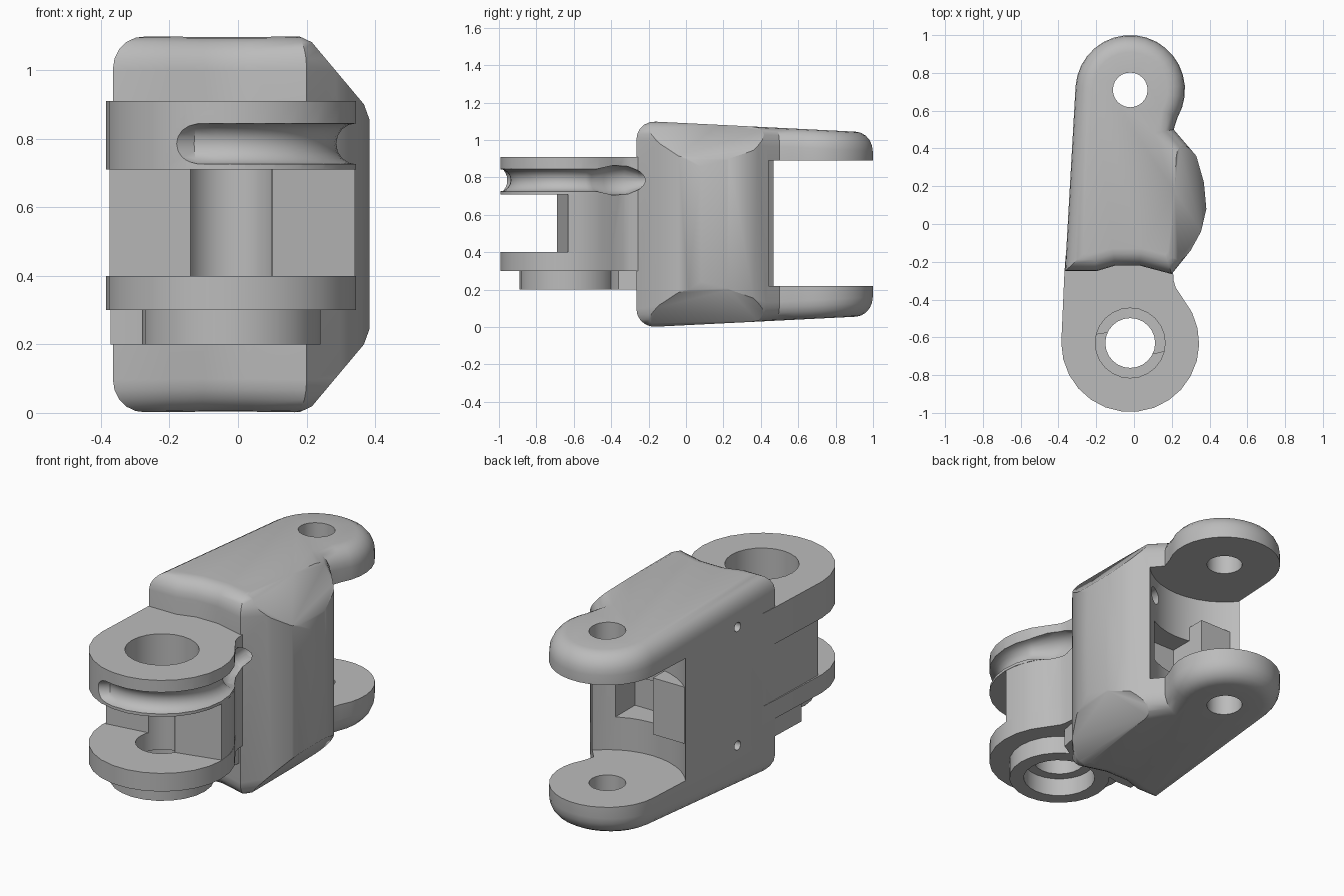
import bpy
import bmesh
from math import sin, cos, radians, pi
from mathutils import Vector

if "Cube" in bpy.data.objects:
    bpy.data.objects.remove(bpy.data.objects["Cube"], do_unlink=True)

PIN_X, FRONT_Y, BACK_Y = -0.02, -0.63, 0.71
HEIGHT = 1.1

grey = bpy.data.materials.new("plain grey")
grey.use_nodes = True
grey.diffuse_color = (0.5, 0.5, 0.5, 1)
grey.node_tree.nodes["Principled BSDF"].inputs["Base Color"].default_value = (0.5, 0.5, 0.5, 1)


def finish(bm, name):
    bmesh.ops.recalc_face_normals(bm, faces=bm.faces[:])
    mesh = bpy.data.meshes.new(name)
    bm.to_mesh(mesh)
    bm.free()
    mesh.materials.append(grey)
    ob = bpy.data.objects.new(name, mesh)
    bpy.context.collection.objects.link(ob)
    return ob


def loft(rings):
    """Skin equal-length closed rings and cap both ends."""
    bm = bmesh.new()
    loops = [[bm.verts.new(p) for p in ring] for ring in rings]
    n = len(loops[0])
    for low, high in zip(loops, loops[1:]):
        for i in range(n):
            j = (i + 1) % n
            bm.faces.new((low[i], low[j], high[j], high[i]))
    bm.faces.new(loops[0][::-1])
    bm.faces.new(loops[-1])
    return bm


def prism(name, outline, z0, z1):
    return finish(loft([[(x, y, z) for x, y in outline] for z in (z0, z1)]), name)


def arc(cx, cy, r, a0, a1, steps):
    return [(cx + r * cos(radians(a0 + (a1 - a0) * i / steps)),
             cy + r * sin(radians(a0 + (a1 - a0) * i / steps))) for i in range(steps + 1)]


def cylinder(name, y, r, z0, z1, sides=24):
    return prism(name, arc(PIN_X, y, r, 0, 360, sides)[:-1], z0, z1)


def box(name, x0, x1, y0, y1, z0, z1):
    return prism(name, [(x0, y0), (x1, y0), (x1, y1), (x0, y1)], z0, z1)


def inset(outline, d):
    """Offset a counter-clockwise outline inward."""
    out = []
    for i, p in enumerate(outline):
        p, a, b = Vector(p), Vector(outline[i - 1]), Vector(outline[(i + 1) % len(outline)])
        e, f = (p - a).normalized(), (b - p).normalized()
        n1, n2 = Vector((-e.y, e.x)), Vector((-f.y, f.x))
        out.append(p + (n1 + n2) * d / (1 + n1.dot(n2)))
    return out


def tube(name, path):
    """Round tube along a level path of (x, y, z, radius)."""
    rings = []
    for i, (x, y, z, r) in enumerate(path):
        a, b = path[max(i - 1, 0)], path[min(i + 1, len(path) - 1)]
        t = Vector((b[0] - a[0], b[1] - a[1])).normalized()
        rings.append([(x + t.y * r * cos(k * pi / 8), y - t.x * r * cos(k * pi / 8),
                       z + r * sin(k * pi / 8)) for k in range(16)])
    return finish(loft(rings), name)


def cut(ob, *cutters):
    bpy.context.view_layer.objects.active = ob
    for c in cutters:
        mod = ob.modifiers.new("cut", 'BOOLEAN')
        mod.operation, mod.solver, mod.object = 'DIFFERENCE', 'EXACT', c
        bpy.ops.object.modifier_apply(modifier=mod.name)


# Main body with both rear lugs: rounded, slightly tapering slab
outline = [(-0.365, -0.25), (-0.2, -0.25), (-0.1, -0.22), (0.03, -0.22), (0.2, -0.265),
           (0.3, -0.14), (0.355, -0.04), (0.383, 0.08), (0.37, 0.22), (0.33, 0.36),
           (0.27, 0.43), (0.21, 0.5)]
outline += arc(PIN_X, BACK_Y, 0.29, -30, 176, 18)
upper = []
for i in range(6):
    a = i * pi / 10
    upper.append((0.09 * (1 - cos(a)), 0.1 * (1 - sin(a))))
rings = []
for side in (-1, 1):
    for d, drop in (upper[::-1] if side < 0 else upper):
        ring = []
        for (x, y), (bx, by) in zip(inset(outline, d), outline):
            half = HEIGHT / 2 - drop - 0.05 * (y + 0.2)
            ring.append((x, y, HEIGHT / 2 + side * half))
        rings.append(ring)
bm = loft(rings)

# Sloping shoulders on the bulged side, with softened edges
for angle, dist in ((50, 0.86), (25, 1.071), (70, 0.653)):
    for side in (-1, 1):
        n = Vector((sin(radians(angle)), 0, side * cos(radians(angle))))
        co = Vector((0, 0, HEIGHT / 2)) + n * (dist - cos(radians(angle)) * HEIGHT / 2)
        res = bmesh.ops.bisect_plane(bm, geom=bm.verts[:] + bm.edges[:] + bm.faces[:],
                                     dist=1e-5, plane_co=co, plane_no=n, clear_outer=True)
        rim = [e for e in bm.edges if e.is_boundary]
        if rim:
            bmesh.ops.holes_fill(bm, edges=rim, sides=0)
body = finish(bm, "body")

# Front hinge plates and the web between them
plate = arc(PIN_X, FRONT_Y, 0.365, -180, 40, 16)
plate += [(0.22, -0.335), (0.21, -0.3), (0.2, -0.15), (-0.36, -0.15), (-0.368, -0.25)]
upper_plate = prism("upper_hinge_plate", plate, 0.71, 0.91)
lower_plate = prism("lower_hinge_plate", plate, 0.30, 0.40)
web_shape = [(-0.36, -0.15), (-0.375, -0.61), (-0.1, -0.57), (PIN_X, -0.63), (0.1, -0.69)]
web_shape += arc(PIN_X, FRONT_Y, 0.362, 0, 40, 4) + [(0.22, -0.335), (0.21, -0.3), (0.2, -0.15)]
web = prism("hinge_web", web_shape, 0.40, 0.71)

# Lower boss and its neck
boss = cylinder("lower_boss", FRONT_Y, 0.26, 0.20, 0.30)
neck = prism("boss_neck", [(-0.372, -0.47), (-0.28, -0.47), (0.1, -0.4), (0.17, -0.36),
                           (0.2, -0.2), (-0.362, -0.2)], 0.20, 0.30)

# Stop block inside the rear recess
stop = box("rear_stop", -0.325, -0.1, 0.25, 0.43, 0.40, 0.71)

# Cutters
recess = cylinder("recess_cutter", BACK_Y, 0.39, 0.22, 0.89, 40)
pocket = box("pocket_cutter", -0.1, 0.17, 0.2, 0.6, 0.40, 0.63)
rear_bore = cylinder("rear_bore_cutter", BACK_Y, 0.092, -1, 2)
wide_bore = cylinder("wide_bore_cutter", FRONT_Y, 0.185, 0.65, 1)
boss_bore = cylinder("boss_bore_cutter", FRONT_Y, 0.185, 0.1, 0.30)
pin_bore = cylinder("pin_bore_cutter", FRONT_Y, 0.132, 0.25, 0.80)
cord_path = [(x, y, 0.785, 0.06) for x, y in arc(PIN_X, FRONT_Y, 0.367, -105, 25, 18)]
cord_path = [(-0.19, -1.02, 0.785, 0.05)] + cord_path
cord_path += [(0.25, -0.4, 0.785, 0.08), (0.215, -0.31, 0.785, 0.075),
              (0.195, -0.24, 0.785, 0.045), (0.17, 0.0, 0.785, 0.045), (0.17, 0.6, 0.785, 0.045)]
cord = tube("cord_cutter", cord_path)
side_holes = [tube("side_hole_cutter", [(-0.6, 0.05, z, 0.025), (-0.2, 0.05, z, 0.025)])
              for z in (0.26, 0.91)]

cut(body, recess, pocket, rear_bore, cord, *side_holes)
cut(upper_plate, wide_bore, cord)
cut(lower_plate, pin_bore)
cut(web, pin_bore, cord)
cut(boss, boss_bore)
cut(neck, boss_bore)
for c in [recess, pocket, rear_bore, wide_bore, boss_bore, pin_bore, cord] + side_holes:
    bpy.data.objects.remove(c, do_unlink=True)

# Soft shading with crisp edges
for ob in (body, upper_plate, lower_plate, web, boss, neck, stop):
    bpy.ops.object.select_all(action='DESELECT')
    ob.select_set(True)
    bpy.context.view_layer.objects.active = ob
    bpy.ops.object.shade_smooth_by_angle(angle=radians(32))
